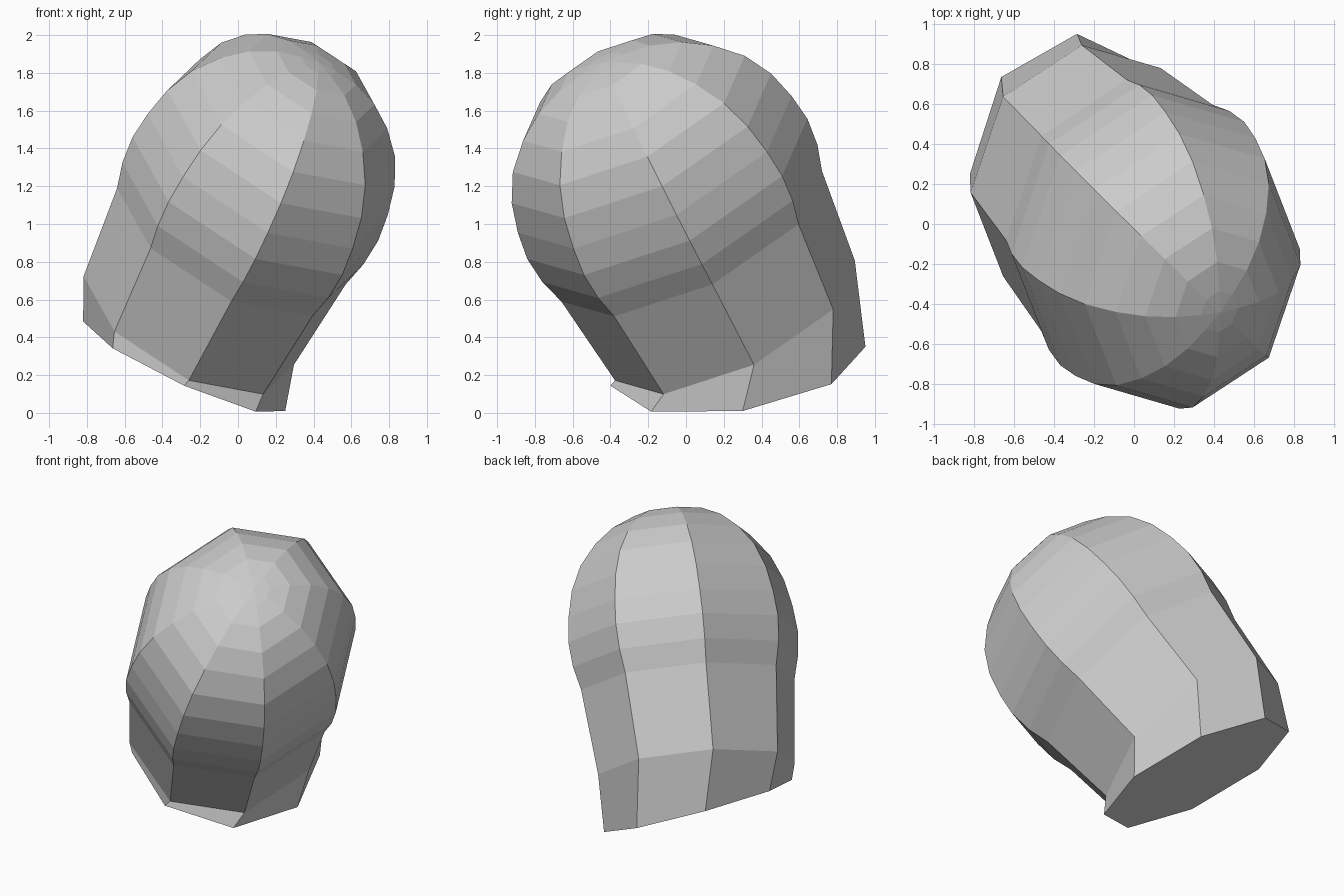
import bpy, bmesh
from math import cos, sin, pi
from mathutils import Vector

cube = bpy.data.objects.get("Cube")
if cube:
    bpy.data.objects.remove(cube)

SIDES = 8

# Tilted frame of the dome: axis plus two cross-section vectors
centre = Vector((-0.035, 0.03, 0.935))
axis = Vector((0.41, -0.416, 0.81))
across = Vector((0.605, 0.11, -0.255))
along = Vector((0.0, 0.69, 0.345))

# Plane of the slanted flat base
base_centre = Vector((-0.285, 0.275, 0.247))
base_across = Vector((0.535, 0.025, -0.237))
base_along = Vector((0.0, 0.675, 0.103))

# Profile as (distance along axis, width factor), neck to crown
profile = [(-0.55, 0.92), (0, 1), (0.15, 1.055), (0.31, 1.075), (0.47, 1.05),
           (0.64, 0.995), (0.8, 0.89), (0.935, 0.73), (1.035, 0.55),
           (1.1, 0.345), (1.125, 0.15)]


def add_ring(bm, middle, u, v, scale=1.0):
    angles = [2 * pi * i / SIDES for i in range(SIDES)]
    return [bm.verts.new(middle + scale * (u * cos(a) + v * sin(a))) for a in angles]


# Loft the rings, close the base and the crown
bm = bmesh.new()
rings = [add_ring(bm, base_centre, base_across, base_along)]
rings += [add_ring(bm, centre + axis * h, across, along, r) for h, r in profile]
for low, high in zip(rings, rings[1:]):
    for i in range(SIDES):
        j = (i + 1) % SIDES
        bm.faces.new((low[i], low[j], high[j], high[i]))
bm.faces.new(rings[0][::-1])
crown = bm.verts.new(centre + axis * 1.134)
for i in range(SIDES):
    bm.faces.new((rings[-1][i], rings[-1][(i + 1) % SIDES], crown))
bmesh.ops.recalc_face_normals(bm, faces=bm.faces)

mesh = bpy.data.meshes.new("faceted_dome")
bm.to_mesh(mesh)
bm.free()
dome = bpy.data.objects.new("faceted_dome", mesh)
bpy.context.collection.objects.link(dome)

# Plain grey surface
grey = bpy.data.materials.new("light_grey")
grey.use_nodes = True
colour = (0.6, 0.6, 0.6, 1)
grey.diffuse_color = colour
grey.node_tree.nodes["Principled BSDF"].inputs["Base Color"].default_value = colour
mesh.materials.append(grey)
